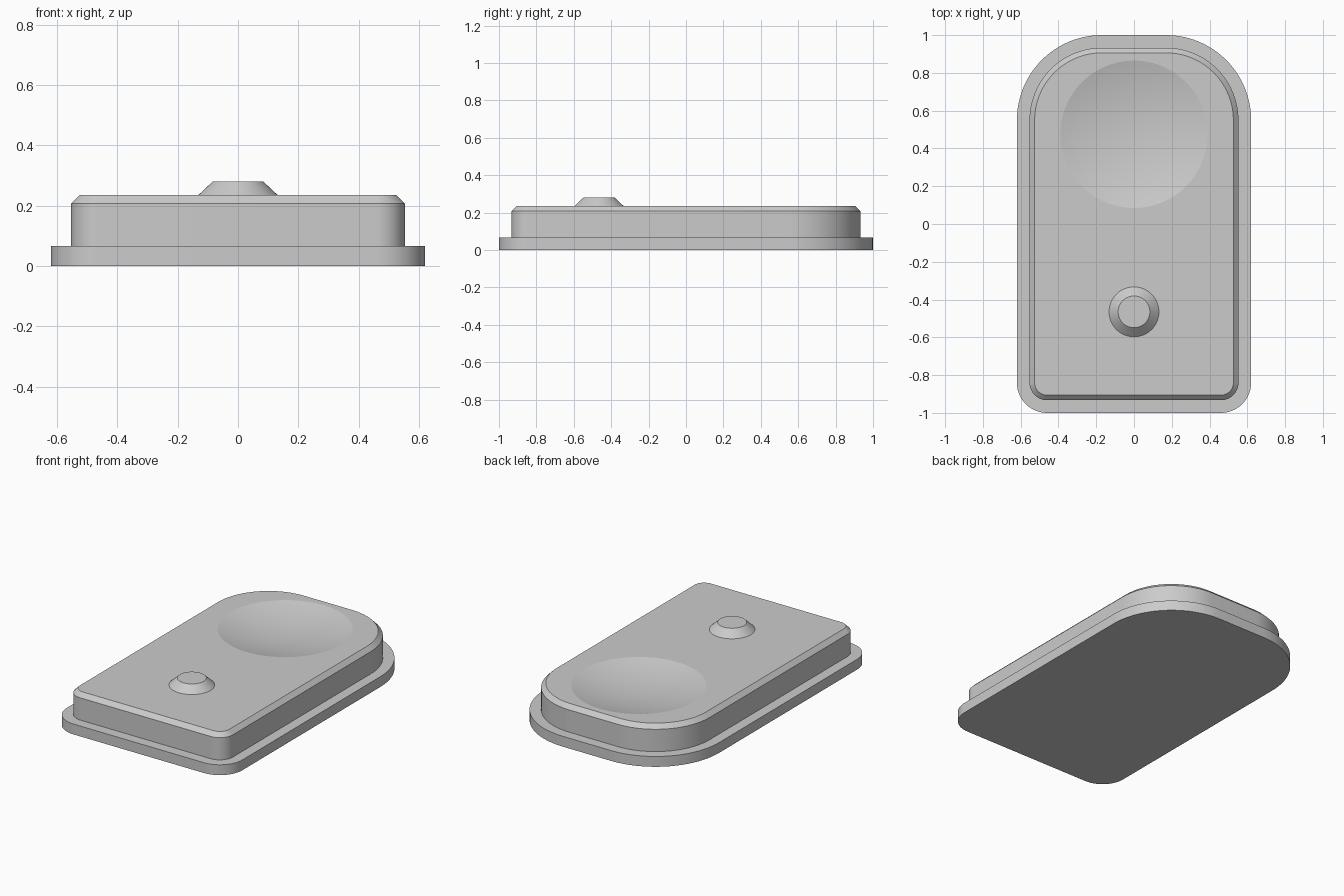
import bpy, bmesh, math
from math import sin, cos, pi

cube = bpy.data.objects.get("Cube")
if cube:
    bpy.data.objects.remove(cube, do_unlink=True)

grey = bpy.data.materials.new("plain_grey")
grey.use_nodes = True
colour = (0.6, 0.6, 0.6, 1)
grey.diffuse_color = colour
grey.node_tree.nodes["Principled BSDF"].inputs["Base Color"].default_value = colour

HALF_W, HALF_L = 0.62, 1.0
BACK_R, FRONT_R = 0.45, 0.16
PLATE_Z, SHOULDER_Z, TOP_Z = 0.066, 0.208, 0.235


def outline(bm, inset, z, steps=24):
    """Rounded slab outline, with large back corners and small front ones."""
    verts = []
    corners = [(1, 1, BACK_R), (-1, 1, BACK_R), (-1, -1, FRONT_R), (1, -1, FRONT_R)]
    for i, (sx, sy, r) in enumerate(corners):
        cx, cy = sx * (HALF_W - r), sy * (HALF_L - r)
        for k in range(steps + 1):
            a = (i + k / steps) * pi / 2
            verts.append(bm.verts.new((cx + (r - inset) * cos(a),
                                       cy + (r - inset) * sin(a), z)))
    return verts


def circle(bm, y, r, z, count=96):
    return [bm.verts.new((r * cos(2 * pi * i / count),
                          y + r * sin(2 * pi * i / count), z)) for i in range(count)]


def skin(bm, lower, upper):
    n = len(lower)
    for i in range(n):
        j = (i + 1) % n
        bm.faces.new((lower[i], lower[j], upper[j], upper[i]))


def loop_edges(bm, loop):
    edges = []
    for a, b in zip(loop, loop[1:] + loop[:1]):
        edges.append(bm.edges.get((a, b)) or bm.edges.new((a, b)))
    return edges


def finish(bm, name):
    mesh = bpy.data.meshes.new(name)
    bm.to_mesh(mesh)
    bm.free()
    mesh.materials.append(grey)
    obj = bpy.data.objects.new(name, mesh)
    bpy.context.collection.objects.link(obj)
    bpy.ops.object.select_all(action='DESELECT')
    obj.select_set(True)
    bpy.context.view_layer.objects.active = obj
    bpy.ops.object.shade_smooth_by_angle(angle=math.radians(9))


# Base plate
bm = bmesh.new()
low, high = outline(bm, 0, 0), outline(bm, 0, PLATE_Z)
skin(bm, low, high)
bm.faces.new(high)
bm.faces.new(low[::-1])
finish(bm, "base_plate")

# Housing with chamfered rim
bm = bmesh.new()
foot = outline(bm, 0.067, PLATE_Z)
shoulder = outline(bm, 0.067, SHOULDER_Z)
rim = outline(bm, 0.094, TOP_Z)
skin(bm, foot, shoulder)
skin(bm, shoulder, rim)

# Shallow spherical dish sunk into the housing top
DISH_Y, DISH_R, SLOPE, RINGS = 0.475, 0.39, math.radians(15), 12
ball = DISH_R / sin(SLOPE)
rings = []
for k in range(RINGS):
    a = SLOPE * (1 - k / RINGS)
    rings.append(circle(bm, DISH_Y, ball * sin(a), TOP_Z - ball * (cos(a) - cos(SLOPE))))
for outer, inner in zip(rings, rings[1:]):
    skin(bm, outer, inner)
centre = bm.verts.new((0, DISH_Y, TOP_Z - ball * (1 - cos(SLOPE))))
last = rings[-1]
for a, b in zip(last, last[1:] + last[:1]):
    bm.faces.new((a, b, centre))

# Flat top around the dish
fill = bmesh.ops.triangle_fill(bm, use_beauty=True, use_dissolve=False, normal=(0, 0, 1),
                               edges=loop_edges(bm, rim) + loop_edges(bm, rings[0]))
for item in fill["geom"]:
    if isinstance(item, bmesh.types.BMFace):
        item.normal_update()
        if item.normal.z < 0:
            item.normal_flip()
finish(bm, "housing")

# Tapered button
bm = bmesh.new()
low = circle(bm, -0.465, 0.132, TOP_Z)
high = circle(bm, -0.465, 0.084, 0.28)
skin(bm, low, high)
bm.faces.new(high)
finish(bm, "button")
